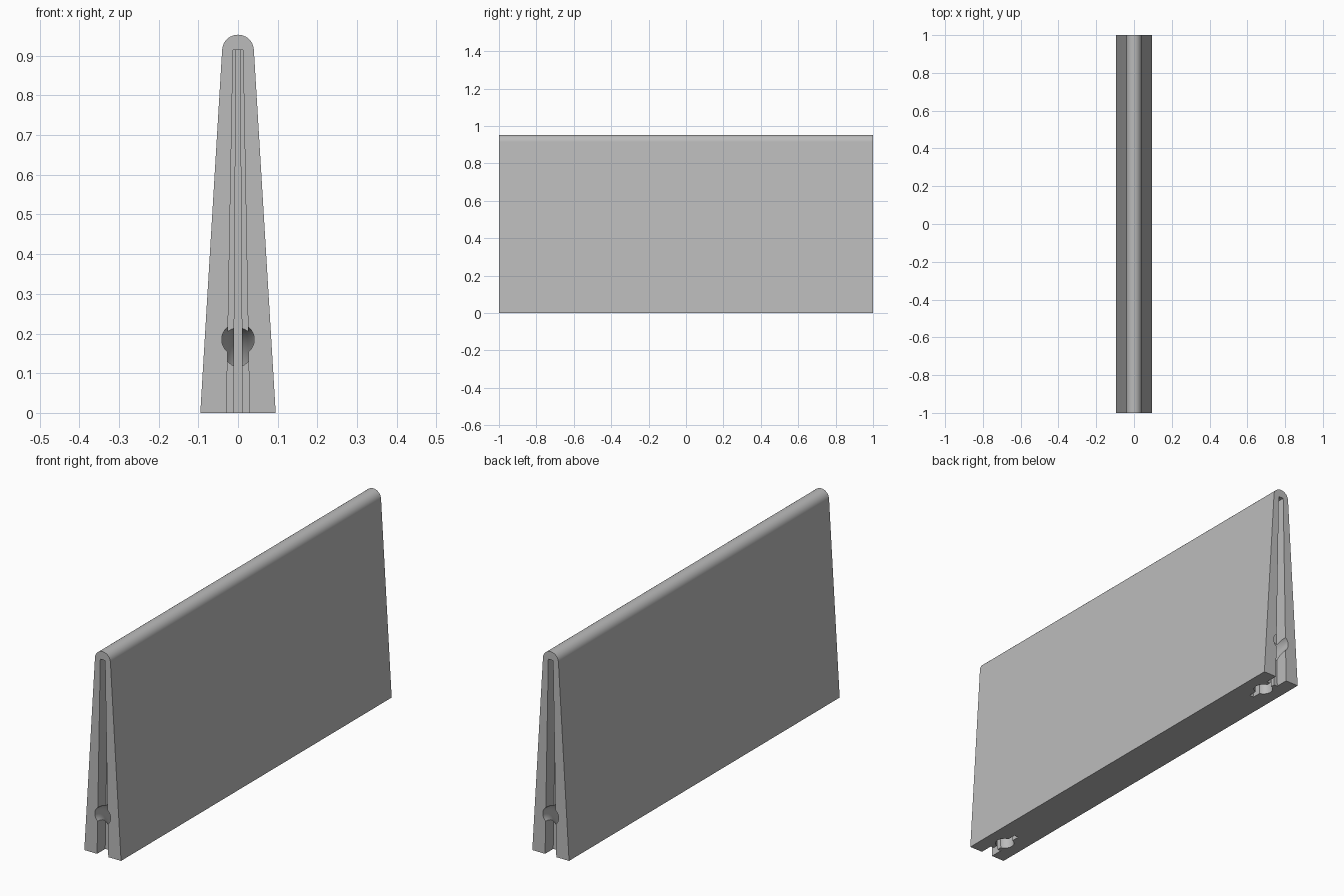
import bpy, bmesh, math
from mathutils import Vector

if "Cube" in bpy.data.objects:
    bpy.data.objects.remove(bpy.data.objects["Cube"])

grey = bpy.data.materials.new("plain grey")
grey.diffuse_color = (0.5, 0.5, 0.5, 1)
grey.use_nodes = True
grey.node_tree.nodes["Principled BSDF"].inputs["Base Color"].default_value = grey.diffuse_color


def loft(name, rings):
    """Closed solid through equal-sized rings of points."""
    bm = bmesh.new()
    loops = [[bm.verts.new(p) for p in ring] for ring in rings]
    n = len(loops[0])
    for a, b in zip(loops, loops[1:]):
        for i in range(n):
            bm.faces.new((a[i], a[(i + 1) % n], b[(i + 1) % n], b[i]))
    bm.faces.new(loops[0])
    bm.faces.new(loops[-1])
    bmesh.ops.recalc_face_normals(bm, faces=bm.faces[:])
    mesh = bpy.data.meshes.new(name)
    bm.to_mesh(mesh)
    bm.free()
    mesh.materials.append(grey)
    ob = bpy.data.objects.new(name, mesh)
    bpy.context.collection.objects.link(ob)
    return ob


def prism(name, profile, y0, y1):
    return loft(name, [[(x, y, z) for x, z in profile] for y in (y0, y1)])


def slot(name, low, high, depth, side):
    """Tapered slot cut into one end, open at the bottom."""
    grow = (low - high) * 0.05 / 0.915
    profile = [(-low - grow, -0.05), (low + grow, -0.05), (high, 0.915), (-high, 0.915)]
    return prism(name, profile, side * 1.05, side * (1 - depth))


def bore(name, side):
    """Round channel that enters the end face and bends down to the base."""
    r, bend, height = 0.041, 0.12, 0.185
    path = [(-0.05, height, 0)]
    for i in range(13):
        t = math.pi / 2 * i / 12
        path.append((bend * math.sin(t), height - bend + bend * math.cos(t), t))
    path.append((bend, -0.05, math.pi / 2))
    rings = []
    for d, z, t in path:
        ring = []
        for k in range(32):
            a = math.tau * k / 32
            u, v = r * math.cos(a), r * math.sin(a)
            ring.append(Vector((u, side * (1 - d - v * math.sin(t)), z + v * math.cos(t))))
        rings.append(ring)
    return loft(name, rings)


# Tapered body with a rounded top ridge
R, top = 0.04, 0.953
outline = [(-0.095, 0), (0.095, 0)]
for i in range(25):
    a = math.radians(3 + 174 * i / 24)
    outline.append((R * math.cos(a), top - R + R * math.sin(a)))
body = prism("wedge_body", outline, -1, 1)

# Slots and bent channels at both ends
cutters = []
for label, side in (("front", -1), ("back", 1)):
    cutters += [
        slot(label + "_wide_slot_cutter", 0.029, 0.0125, 0.06, side),
        slot(label + "_narrow_slot_cutter", 0.011, 0.005, 0.2, side),
        bore(label + "_channel_cutter", side),
    ]
for c in cutters:
    m = body.modifiers.new(c.name, 'BOOLEAN')
    m.operation, m.solver, m.object = 'DIFFERENCE', 'EXACT', c

# Apply the cuts, then remove the cutters
bpy.context.view_layer.objects.active = body
body.select_set(True)
for m in list(body.modifiers):
    bpy.ops.object.modifier_apply(modifier=m.name)
for c in cutters:
    bpy.data.objects.remove(c)
bpy.ops.object.shade_smooth_by_angle(angle=math.radians(30))
